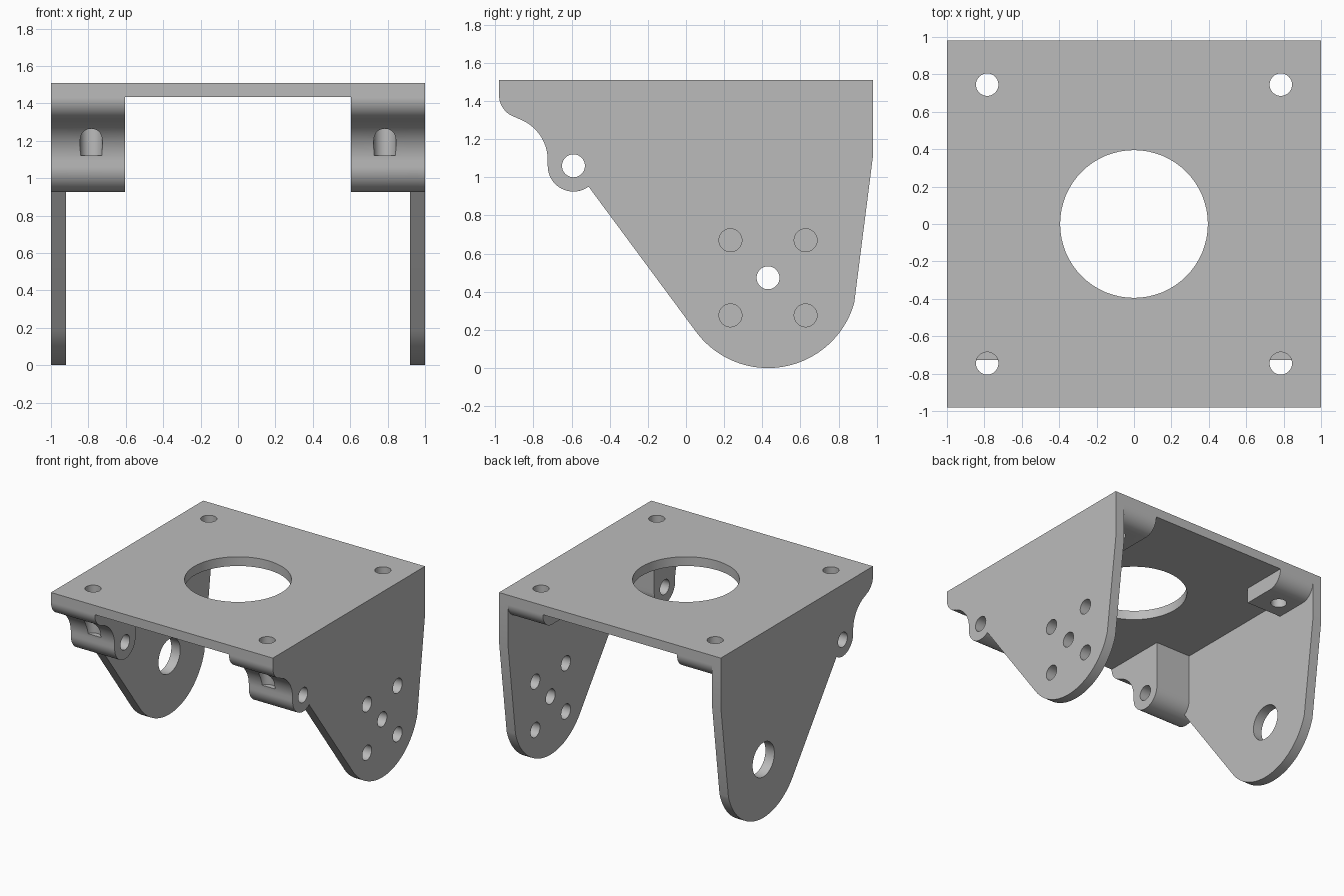
import bpy, bmesh, math
from math import cos, sin, radians
from mathutils import Matrix

cube = bpy.data.objects.get("Cube")
if cube:
    bpy.data.objects.remove(cube, do_unlink=True)

grey = bpy.data.materials.new("plain grey")
grey.use_nodes = True
COLOUR = (0.5, 0.5, 0.5, 1)
grey.diffuse_color = COLOUR
grey.node_tree.nodes["Principled BSDF"].inputs["Base Color"].default_value = COLOUR

TOP, HALF, HOLE = 1.51, 0.98, 0.06


def finish(name, bm):
    bmesh.ops.recalc_face_normals(bm, faces=bm.faces[:])
    mesh = bpy.data.meshes.new(name)
    bm.to_mesh(mesh)
    bm.free()
    obj = bpy.data.objects.new(name, mesh)
    bpy.context.collection.objects.link(obj)
    mesh.materials.append(grey)
    return obj


def prism(name, outline, x0, x1):
    """Extrude a (y, z) outline along x."""
    bm = bmesh.new()
    face = bm.faces.new([bm.verts.new((x0, y, z)) for y, z in outline])
    new = bmesh.ops.extrude_face_region(bm, geom=[face])["geom"]
    moved = [v for v in new if isinstance(v, bmesh.types.BMVert)]
    bmesh.ops.translate(bm, verts=moved, vec=(x1 - x0, 0, 0))
    return finish(name, bm)


def drill(centre, radius, length, axis="Z"):
    """Cylindrical cutter."""
    bm = bmesh.new()
    turn = Matrix.Rotation(radians(90), 4, "Y") if axis == "X" else Matrix()
    bmesh.ops.create_cone(bm, cap_ends=True, segments=64, radius1=radius, radius2=radius,
                          depth=length, matrix=Matrix.Translation(centre) @ turn)
    obj = finish("drill", bm)
    obj.hide_render = True
    return obj


def arc(cy, cz, r, start, end, steps=20):
    angles = [radians(start + (end - start) * i / steps) for i in range(steps + 1)]
    return [(cy + r * cos(a), cz + r * sin(a)) for a in angles]


def combine(target, tool, operation):
    mod = target.modifiers.new("combine", "BOOLEAN")
    mod.operation, mod.solver, mod.object = operation, "EXACT", tool
    bpy.context.view_layer.objects.active = target
    bpy.ops.object.modifier_apply(modifier=mod.name)
    bpy.data.objects.remove(tool, do_unlink=True)


# Shared front edge: rounded lip, then concave scoop
front = [(-HALF, TOP)] + arc(-0.86, 1.43, 0.12, 180, 254) + arc(-0.955, 1.09, 0.23, 71, 0)

side_outline = (front + arc(-0.59, 1.06, 0.135, 180, 306)
                + arc(0.43, 0.47, 0.47, 216.8, 344, 40)
                + [(HALF, 1.11), (HALF, TOP)])
lug_outline = front + arc(-0.59, 1.06, 0.135, 180, 360, 30) + [(-0.455, TOP)]
boss_outline = [(0.6, TOP), (0.6, 1.31)] + arc(0.86, 1.43, 0.12, 270, 360) + [(HALF, TOP)]
plate_outline = [(-HALF, TOP), (-HALF, 1.435), (HALF, 1.435), (HALF, TOP)]

# Top plate joined with side plates, hinge lugs and rear bosses
bracket = prism("mounting_bracket", plate_outline, -1, 1)
for s in (1, -1):
    combine(bracket, prism("side_plate", side_outline, s * 0.92, s), "UNION")
    combine(bracket, prism("hinge_lug", lug_outline, s * 0.605, s * 0.96), "UNION")
    combine(bracket, prism("rear_boss", boss_outline, s * 0.605, s * 0.96), "UNION")

# Central opening and corner screw holes, the front ones blind
cutters = [drill((0, 0, TOP), 0.395, 0.6)]
for s in (1, -1):
    cutters.append(drill((s * 0.785, 0.745, TOP), HOLE, 0.6))
    cutters.append(drill((s * 0.785, -0.745, TOP), HOLE, 2 * (TOP - 1.12)))

# Hinge pin hole through both lugs
cutters.append(drill((0, -0.59, 1.06), HOLE, 2.4, "X"))

# Five screw holes in the left plate, one large hole in the right plate
for dy, dz in ((0, 0), (1, 1), (1, -1), (-1, 1), (-1, -1)):
    cutters.append(drill((1, 0.43 + 0.197 * dy, 0.473 + 0.197 * dz), HOLE, 0.4, "X"))
cutters.append(drill((-1, 0.43, 0.473), 0.14, 0.4, "X"))

for cutter in cutters:
    combine(bracket, cutter, "DIFFERENCE")

bpy.ops.object.select_all(action="DESELECT")
bracket.select_set(True)
bpy.context.view_layer.objects.active = bracket
bpy.ops.object.shade_smooth_by_angle(angle=radians(30))
